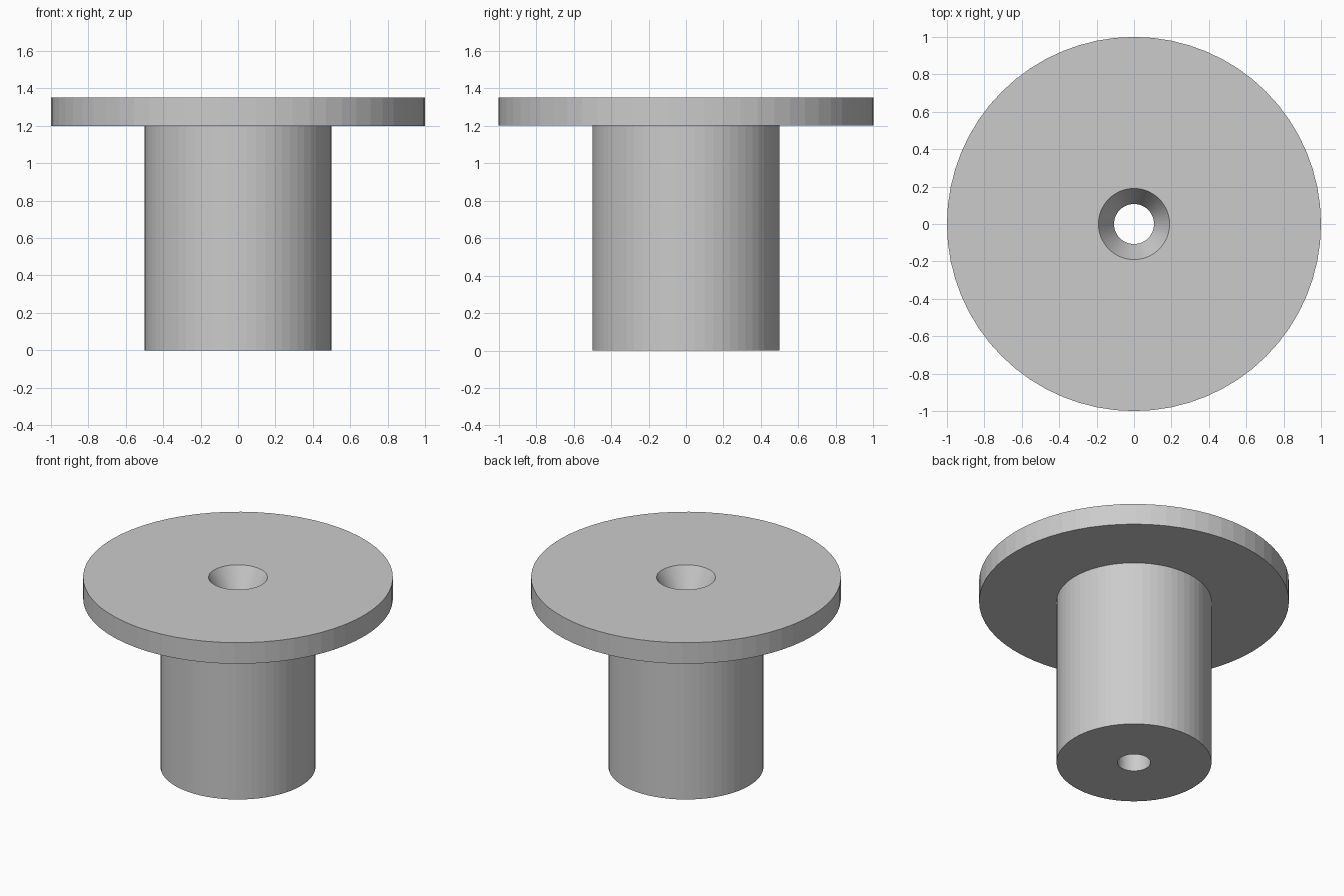
import bpy
import bmesh
import math
from mathutils import Vector

cube = bpy.data.objects.get("Cube")
if cube:
    bpy.data.objects.remove(cube, do_unlink=True)

SEGMENTS = 64
FLANGE_R, SHAFT_R = 1.0, 0.5
SINK_R, BORE_R = 0.19, 0.107
SHOULDER_Z, TOP_Z = 1.2, 1.35

# Plain grey finish
grey = bpy.data.materials.new("light_grey")
grey.use_nodes = True
colour = (0.6, 0.6, 0.6, 1)
grey.diffuse_color = colour
grey.node_tree.nodes["Principled BSDF"].inputs["Base Color"].default_value = colour


def lathe(name, profile, material):
    """Revolve a closed (radius, height) profile around the z axis."""
    bm = bmesh.new()
    verts = [bm.verts.new((r, 0, z)) for r, z in profile]
    edges = [bm.edges.new((v, verts[i - 1])) for i, v in enumerate(verts)]
    bmesh.ops.spin(bm, geom=verts + edges, cent=Vector(), axis=(0, 0, 1),
                   angle=math.tau, steps=SEGMENTS, use_merge=True)
    bmesh.ops.remove_doubles(bm, verts=bm.verts, dist=1e-4)
    bmesh.ops.recalc_face_normals(bm, faces=bm.faces)
    mesh = bpy.data.meshes.new(name)
    bm.to_mesh(mesh)
    bm.free()
    mesh.materials.append(material)
    obj = bpy.data.objects.new(name, mesh)
    bpy.context.collection.objects.link(obj)
    return obj


# Shaft and flange in one piece, with a countersunk through hole
lathe("flanged_bushing", [
    (BORE_R, 0), (SHAFT_R, 0),
    (SHAFT_R, SHOULDER_Z), (FLANGE_R, SHOULDER_Z),
    (FLANGE_R, TOP_Z), (SINK_R, TOP_Z),
    (BORE_R, SHOULDER_Z),
], grey)
